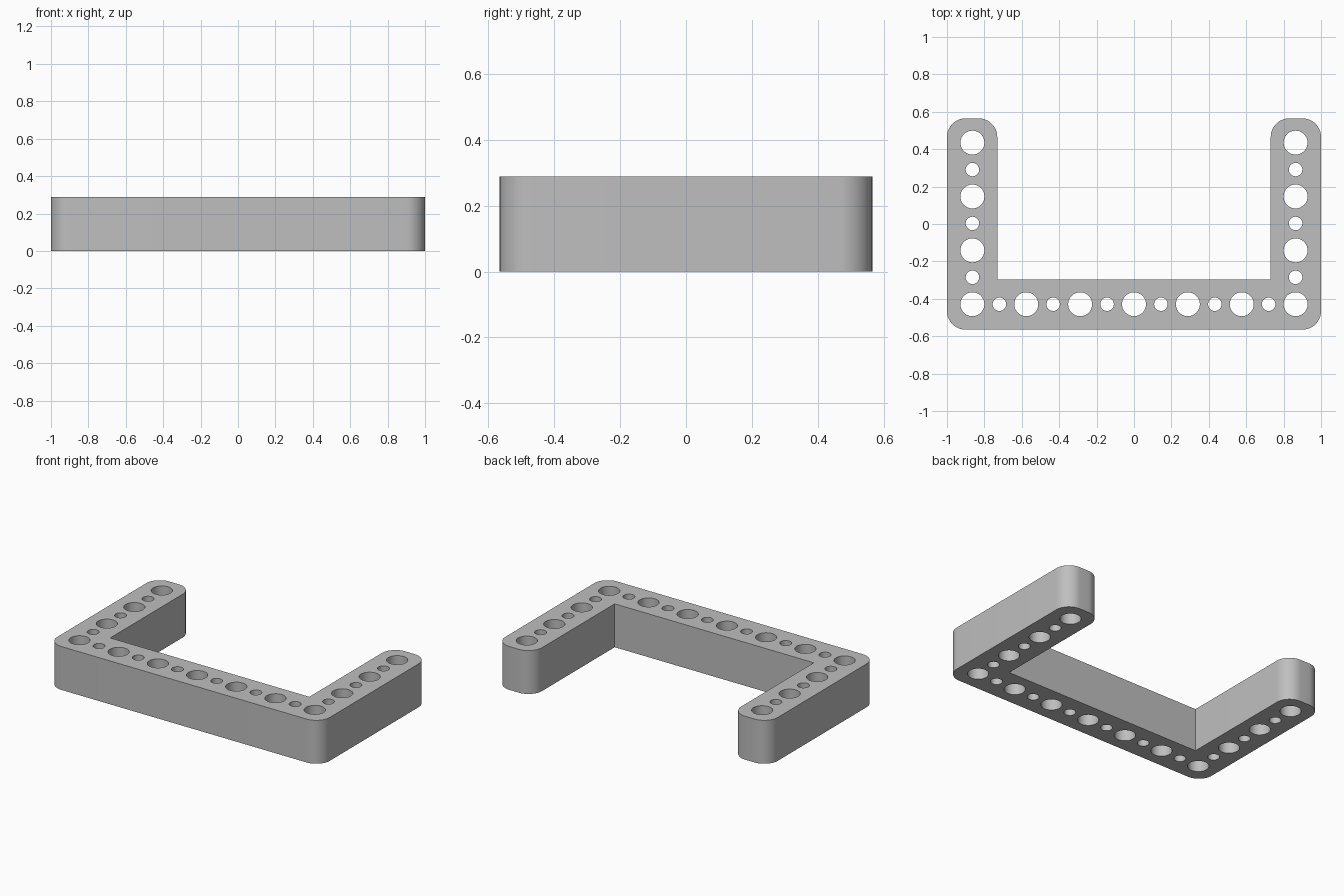
import bpy, bmesh, math
from mathutils import Vector

cube = bpy.data.objects.get("Cube")
if cube:
    bpy.data.objects.remove(cube, do_unlink=True)

X, Y, H = 1.0, 0.565, 0.288      # half width, half depth, height
BAR, ROUND = 0.269, 0.1          # bar width, corner radius
PITCH, BIG, SMALL = 0.144, 0.064, 0.036


def material(name, color):
    mat = bpy.data.materials.new(name)
    mat.use_nodes = True
    mat.diffuse_color = color
    mat.node_tree.nodes["Principled BSDF"].inputs["Base Color"].default_value = color
    return mat


def arc(cx, cy, r, start, sweep, steps):
    return [(cx + r * math.cos(start + sweep * i / steps),
             cy + r * math.sin(start + sweep * i / steps)) for i in range(steps + 1)]


def corner(cx, cy, quarter):
    return arc(cx, cy, ROUND, quarter * math.pi / 2, math.pi / 2, 12)


def circle(cx, cy, r):
    return arc(cx, cy, r, 0, 2 * math.pi, 40)[:-1]


# U-shaped outline: rounded outer corners, sharp inner corners
inner, end = X - BAR, Y - ROUND
outline = (corner(-X + ROUND, -end, 2) + corner(X - ROUND, -end, 3)
           + corner(X - ROUND, end, 0) + corner(inner + ROUND, end, 1)
           + [(inner, -Y + BAR), (-inner, -Y + BAR)]
           + corner(-inner - ROUND, end, 0) + corner(-X + ROUND, end, 1))

# Alternating large and small through holes along the three bars
loops = [outline]
row_y = -6 * PITCH / 2 + 0.003
for k in range(-6, 7):
    loops.append(circle(k * PITCH, row_y, SMALL if k % 2 else BIG))
for side in (-1, 1):
    for k in range(1, 7):
        loops.append(circle(side * 6 * PITCH, row_y + k * PITCH, SMALL if k % 2 else BIG))

# Fill the profile around the holes, then extrude it upward
bm = bmesh.new()
edges = []
for loop in loops:
    verts = [bm.verts.new((x, y, 0)) for x, y in loop]
    edges += [bm.edges.new((a, b)) for a, b in zip(verts, verts[1:] + verts[:1])]
bmesh.ops.triangle_fill(bm, use_beauty=True, use_dissolve=False, edges=edges, normal=(0, 0, 1))
extruded = bmesh.ops.extrude_face_region(bm, geom=bm.faces[:], use_keep_orig=True)
top = [v for v in extruded["geom"] if isinstance(v, bmesh.types.BMVert)]
bmesh.ops.translate(bm, verts=top, vec=Vector((0, 0, H)))
bmesh.ops.recalc_face_normals(bm, faces=bm.faces[:])

mesh = bpy.data.meshes.new("u_bracket")
bm.to_mesh(mesh)
bm.free()
mesh.materials.append(material("light_grey", (0.52, 0.52, 0.52, 1)))
bracket = bpy.data.objects.new("u_bracket", mesh)
bpy.context.collection.objects.link(bracket)

# Smooth the rounded walls and keep the rims sharp
bpy.ops.object.select_all(action="DESELECT")
bracket.select_set(True)
bpy.context.view_layer.objects.active = bracket
bpy.ops.object.shade_smooth_by_angle(angle=math.radians(30))
